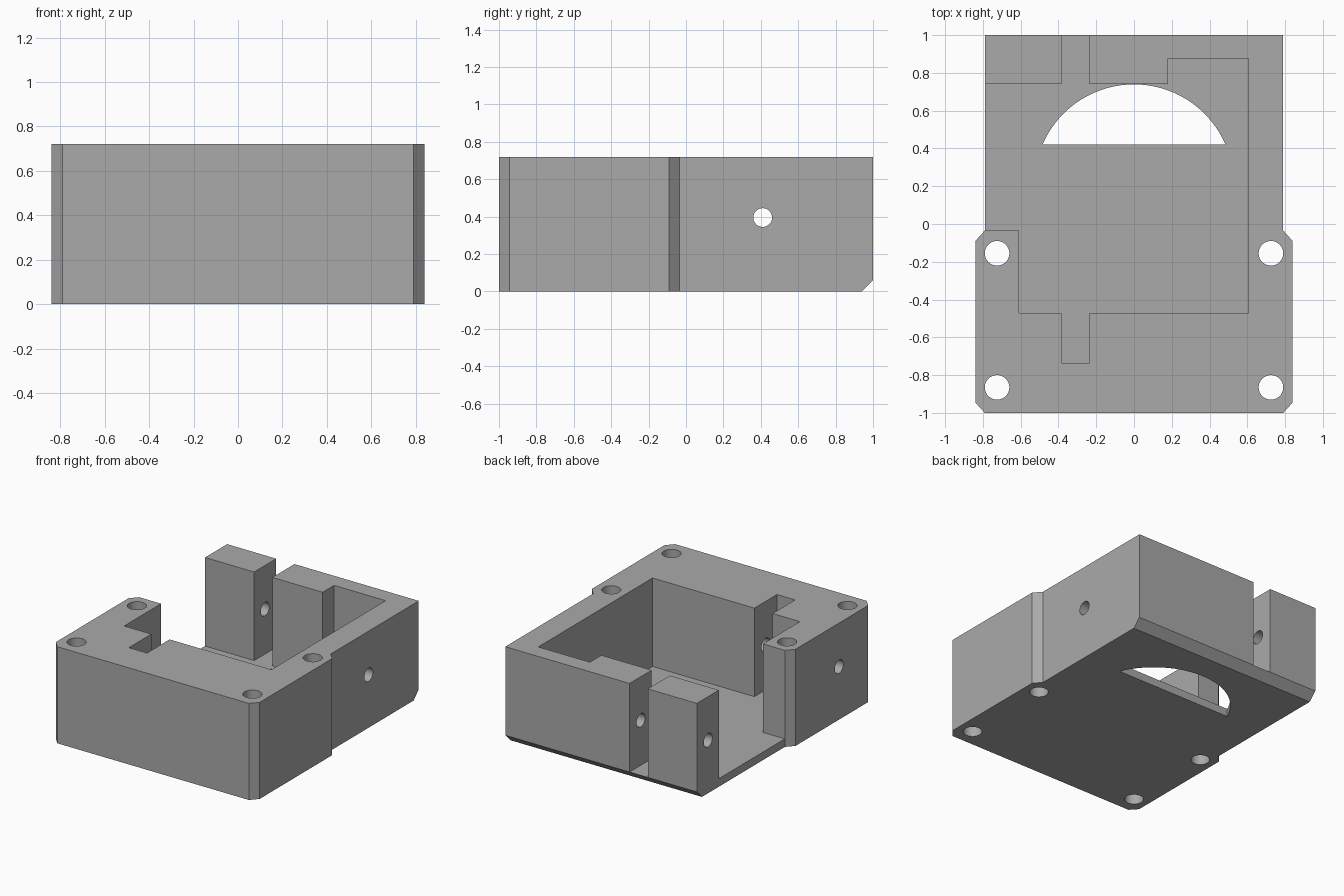
import bpy, bmesh, math
from mathutils import Matrix, Vector

if "Cube" in bpy.data.objects:
    bpy.data.objects.remove(bpy.data.objects["Cube"])

HEIGHT, FLOOR = 0.72, 0.06

grey = bpy.data.materials.new("mid grey")
grey.diffuse_color = (0.4, 0.4, 0.4, 1)
grey.use_nodes = True
grey.node_tree.nodes["Principled BSDF"].inputs["Base Color"].default_value = grey.diffuse_color


def prism(name, points, start, end, matrix=Matrix()):
    """Extrude a flat profile along local z between start and end."""
    bm = bmesh.new()
    face = bm.faces.new([bm.verts.new((x, y, start)) for x, y in points])
    new = bmesh.ops.extrude_face_region(bm, geom=[face])["geom"]
    bmesh.ops.translate(bm, vec=(0, 0, end - start),
                        verts=[v for v in new if isinstance(v, bmesh.types.BMVert)])
    bmesh.ops.transform(bm, matrix=matrix, verts=bm.verts)
    bmesh.ops.recalc_face_normals(bm, faces=bm.faces)
    mesh = bpy.data.meshes.new(name)
    bm.to_mesh(mesh)
    bm.free()
    mesh.materials.append(grey)
    obj = bpy.data.objects.new(name, mesh)
    bpy.context.collection.objects.link(obj)
    return obj


def arc(cx, cy, r, a0, a1, n):
    return [(cx + r * math.cos(a0 + (a1 - a0) * i / n),
             cy + r * math.sin(a0 + (a1 - a0) * i / n)) for i in range(n + 1)]


def circle(cx, cy, r, n=48):
    return arc(cx, cy, r, 0, math.tau, n)[:-1]


def cut(target, cutter):
    mod = target.modifiers.new("cut", "BOOLEAN")
    mod.operation, mod.solver, mod.object = "DIFFERENCE", "EXACT", cutter
    bpy.context.view_layer.objects.active = target
    bpy.ops.object.modifier_apply(modifier=mod.name)
    bpy.data.objects.remove(cutter)


# Outer block: narrow back half, wider front half with chamfered corners
right = [(0.79, -1), (0.84, -0.945), (0.84, -0.09), (0.79, -0.035), (0.79, 1)]
housing = prism("housing", right + [(-x, y) for x, y in reversed(right)], 0, HEIGHT)

# Cavity open to the left, with cable slots front and back
cut(housing, prism("cavity_cutter", [
    (-1, -0.035), (-0.61, -0.035), (-0.61, -0.47), (-0.385, -0.47),
    (-0.385, -0.735), (-0.235, -0.735), (-0.235, -0.47), (0.605, -0.47),
    (0.605, 0.875), (0.18, 0.875), (0.18, 0.74), (-0.235, 0.74),
    (-0.235, 1.1), (-0.385, 1.1), (-0.385, 0.74), (-1, 0.74)], FLOOR, 1))

# Circle-segment window in the floor
r, cy, chord = 0.527, 0.212, 0.422
a = math.asin((chord - cy) / r)
cut(housing, prism("window_cutter", arc(0, cy, r, a, math.pi - a, 64), -0.1, FLOOR + 0.02))

# Vertical screw holes
for x in (-0.725, 0.725):
    for y in (-0.865, -0.155):
        cut(housing, prism("screw_hole_cutter", circle(x, y, 0.065), -0.1, 1))

# Sideways bores: local z runs along world x
along_x = Matrix(((0, 0, 1, 0), (1, 0, 0, 0), (0, 1, 0, 0), (0, 0, 0, 1)))
for y, x0, x1 in ((0.41, 0.5, 1), (0.868, -1, 0.05), (-0.603, -1, 0.05)):
    cut(housing, prism("bore_cutter", circle(y, 0.395, 0.05), x0, x1, along_x))

# Chamfer along the lower back edge
cut(housing, prism("chamfer_cutter", [(0.88, -0.06), (1.06, -0.06), (1.06, 0.12)], -1, 1, along_x))

bpy.ops.object.select_all(action="DESELECT")
housing.select_set(True)
bpy.context.view_layer.objects.active = housing
bpy.ops.object.shade_smooth_by_angle(angle=math.radians(30))
